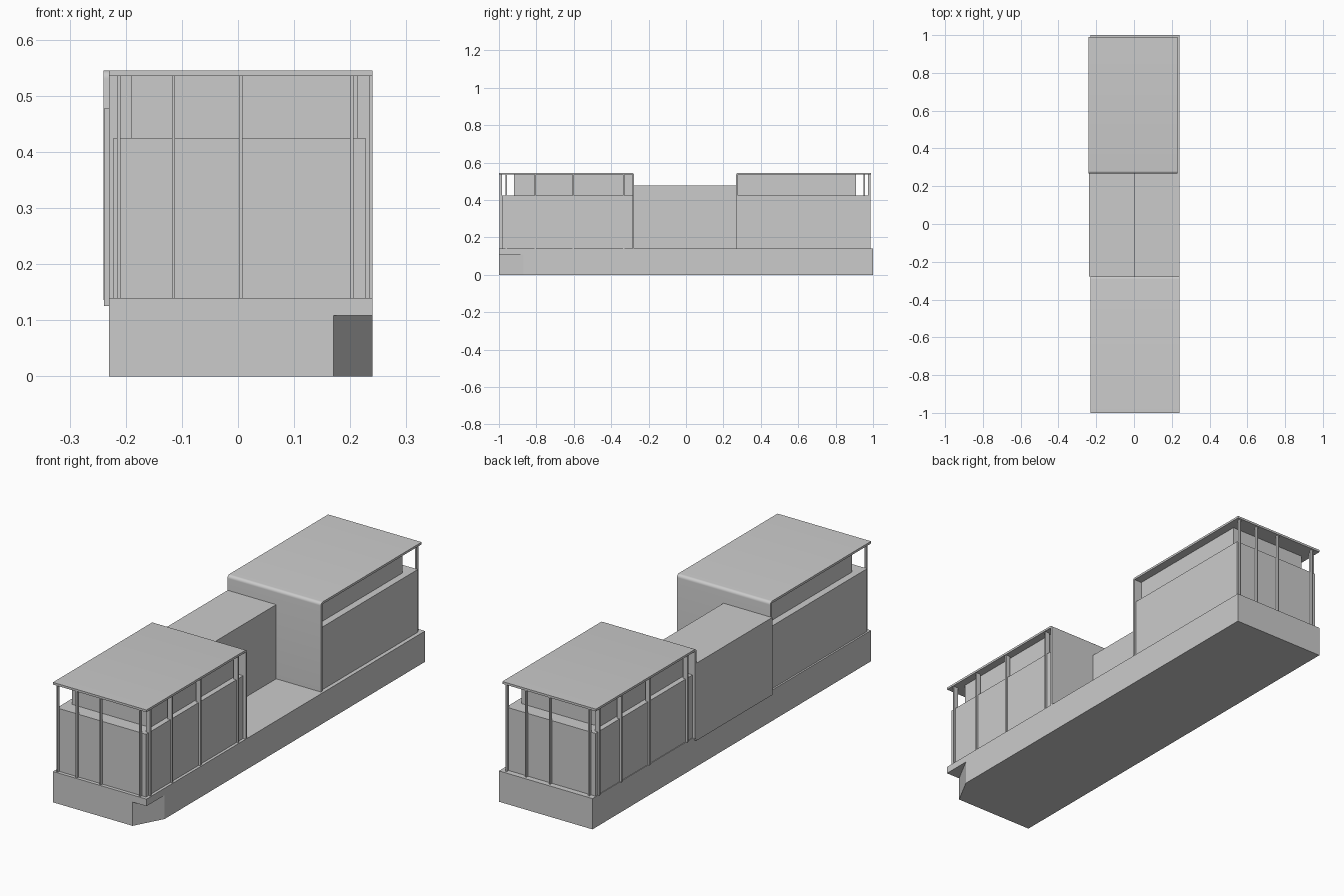
import bpy, bmesh, math
from mathutils import Matrix

if "Cube" in bpy.data.objects:
    bpy.data.objects.remove(bpy.data.objects["Cube"])

grey = bpy.data.materials.new("plain_grey")
grey.diffuse_color = (0.6, 0.6, 0.6, 1)
grey.use_nodes = True
grey.node_tree.nodes["Principled BSDF"].inputs["Base Color"].default_value = grey.diffuse_color


def finish(name, bm, matrix=None):
    if matrix:
        bm.transform(matrix)
    bmesh.ops.recalc_face_normals(bm, faces=bm.faces)
    me = bpy.data.meshes.new(name)
    bm.to_mesh(me)
    bm.free()
    me.materials.append(grey)
    ob = bpy.data.objects.new(name, me)
    bpy.context.collection.objects.link(ob)
    return ob


def extrude(bm, pts, vec):
    f = bm.faces.new([bm.verts.new(p) for p in pts])
    r = bmesh.ops.extrude_face_region(bm, geom=[f])
    bmesh.ops.translate(bm, vec=vec, verts=[v for v in r["geom"] if isinstance(v, bmesh.types.BMVert)])


def box(name, x0, x1, y0, y1, z0, z1, matrix=None):
    bm = bmesh.new()
    extrude(bm, [(x0, y0, z0), (x1, y0, z0), (x1, y1, z0), (x0, y1, z0)], (0, 0, z1 - z0))
    return finish(name, bm, matrix)


# plinth: lower part with a cut corner, full slab above
bm = bmesh.new()
extrude(bm, [(-0.23, -1, 0), (0.17, -1, 0), (0.24, -0.87, 0), (0.24, 1, 0), (-0.23, 1, 0)], (0, 0, 0.108))
finish("plinth_lower", bm)
box("plinth_slab", -0.23, 0.24, -1, 1, 0.108, 0.14)

# low block joining the two wings
box("link_block", -0.239, 0.005, -0.278, 0.268, 0.125, 0.477)


def wing(tag, m):
    # storey and set-back clerestory
    box(tag + "_storey", -0.222, 0.227, -0.984, -0.285, 0.138, 0.425, m)
    box(tag + "_clerestory", -0.19, 0.203, -0.92, -0.285, 0.425, 0.536, m)
    # roof slab folding down into the end wall with a rounded corner
    r, t, ye, zt = 0.014, 0.01, -0.277, 0.545
    prof = [(-1, zt - t), (-1, zt)]
    prof += [(ye - r + r * math.sin(a), zt - r + r * math.cos(a))
             for a in (i * math.pi / 12 for i in range(7))]
    prof += [(ye, 0.136), (ye - t, 0.136), (ye - t, zt - t)]
    bm = bmesh.new()
    extrude(bm, [(-0.23, y, z) for y, z in prof], (0.47, 0, 0))
    finish(tag + "_roof_and_wall", bm, m)
    # slim posts on the end and on the outer side
    for i, x in enumerate((-0.2125, -0.115, 0.005, 0.2025)):
        box(f"{tag}_end_post_{i}", x - 0.003, x + 0.003, -0.997, -0.983, 0.138, 0.536, m)
    for i, y in enumerate((-0.962, -0.806, -0.602, -0.332)):
        box(f"{tag}_side_post_{i}", 0.213, 0.235, y - 0.004, y + 0.004, 0.138, 0.536, m)


# front wing, and the same wing turned half round at the back
wing("front", Matrix.Identity(4))
wing("rear", Matrix.Translation((0, -0.01, 0)) @ Matrix.Rotation(math.pi, 4, "Z"))

# smooth the rounded roof edges only
for ob in bpy.data.objects:
    ob.select_set("roof" in ob.name)
    if "roof" in ob.name:
        bpy.context.view_layer.objects.active = ob
bpy.ops.object.shade_smooth_by_angle(angle=math.radians(30))
